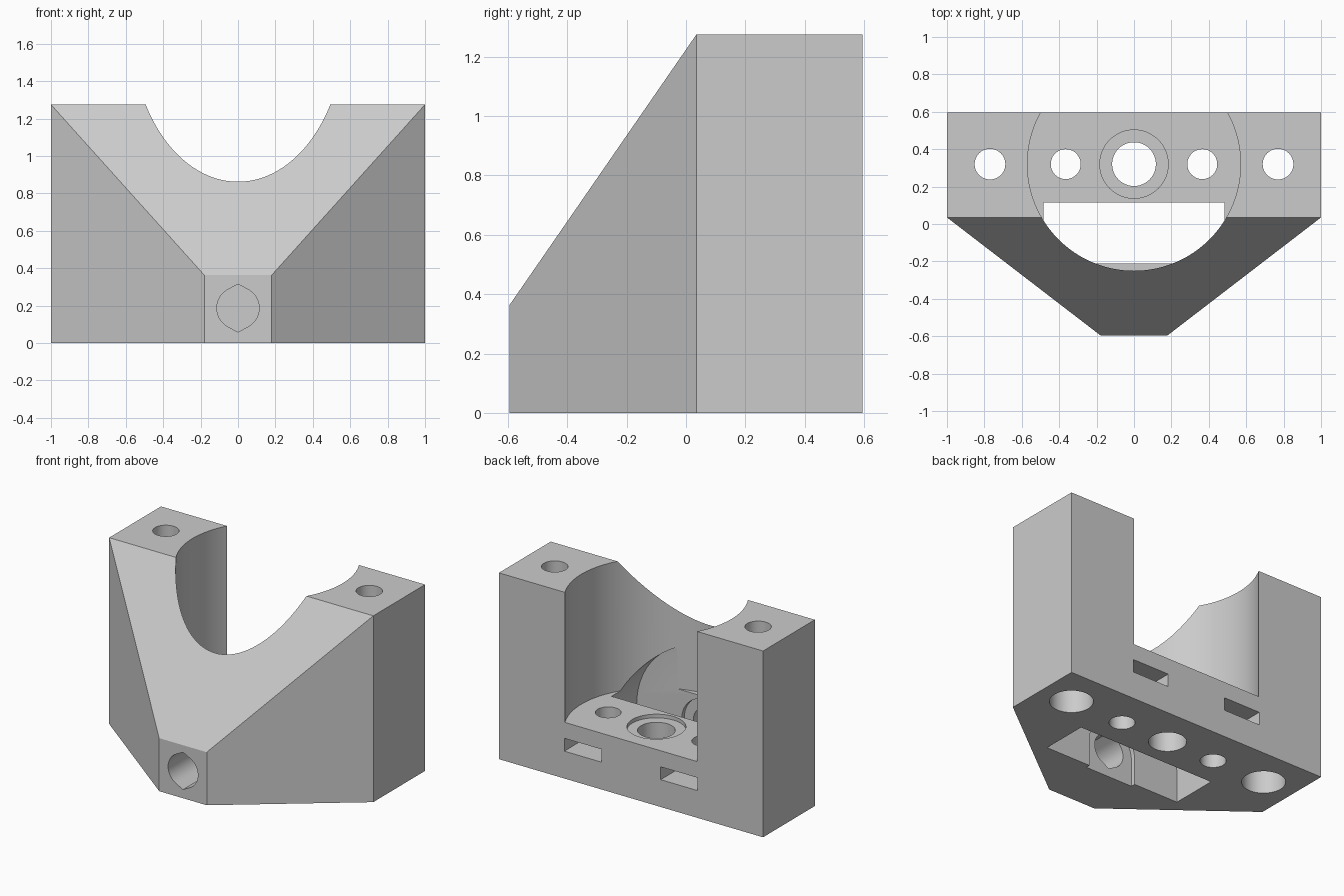
import bpy, bmesh, math
from mathutils import Vector

if "Cube" in bpy.data.objects:
    bpy.data.objects.remove(bpy.data.objects["Cube"])

grey = bpy.data.materials.new("plain grey")
grey.diffuse_color = (0.6, 0.6, 0.6, 1)
grey.use_nodes = True
grey.node_tree.nodes["Principled BSDF"].inputs["Base Color"].default_value = grey.diffuse_color


def finish(name, bm):
    bmesh.ops.recalc_face_normals(bm, faces=bm.faces[:])
    me = bpy.data.meshes.new(name)
    bm.to_mesh(me)
    bm.free()
    me.materials.append(grey)
    ob = bpy.data.objects.new(name, me)
    bpy.context.collection.objects.link(ob)
    return ob


def prism(name, profile, axis, start, end):
    """Extrude a 2D profile along z (x,y profile) or along y (x,z profile)."""
    bm = bmesh.new()
    place = (lambda a, b, t: (a, b, t)) if axis == "z" else (lambda a, b, t: (a, t, b))
    face = bm.faces.new([bm.verts.new(place(a, b, start)) for a, b in profile])
    new = bmesh.ops.extrude_face_region(bm, geom=[face])["geom"]
    offset = Vector(place(0, 0, end - start))
    bmesh.ops.translate(bm, vec=offset,
                        verts=[v for v in new if isinstance(v, bmesh.types.BMVert)])
    return finish(name, bm)


def arc(cx, cy, r, a0, a1, n):
    return [(cx + r * math.cos(math.radians(a0 + (a1 - a0) * i / n)),
             cy + r * math.sin(math.radians(a0 + (a1 - a0) * i / n))) for i in range(n + 1)]


def circle(cx, cy, r, n=48):
    return arc(cx, cy, r, 0, 360, n)[:-1]


def arch(r, z):
    """Round-topped opening that runs straight down through the base."""
    return arc(0, z, r, 0, 180, 64) + [(-r, -0.1), (r, -0.1)]


# Main body: wide back block tapering to a narrow nose with a sloped top
H, BACK, MID, NOSE = 1.275, 0.595, 0.035, -0.595
bm = bmesh.new()
for s in (-1, 1):
    for p in [(s, BACK, 0), (s, BACK, H), (s, MID, 0), (s, MID, H),
              (s * 0.18, NOSE, 0), (s * 0.18, NOSE, 0.363)]:
        bm.verts.new(p)
bmesh.ops.convex_hull(bm, input=bm.verts[:])
bmesh.ops.dissolve_limit(bm, angle_limit=0.02, verts=bm.verts[:], edges=bm.edges[:])
body = finish("bracket_body", bm)

HY = 0.32      # row of vertical holes
AZ = 0.187     # height of the front axle
cutters = [
    # Large vertical bore and its floor details
    prism("main_bore", circle(0, HY, 0.57, 128), "z", 0.385, 1.5),
    prism("center_recess", circle(0, HY, 0.183), "z", 0.36, 0.6),
    prism("center_hole", circle(0, HY, 0.117), "z", -0.2, 0.5),
    # Wheel pocket, shallow hub recess and pointed axle hole
    prism("wheel_pocket", arch(0.52, 0.195), "y", -0.21, 0.115),
    prism("hub_recess", arch(0.18, AZ), "y", -0.24, -0.1),
    prism("axle_hole", arc(0, AZ, 0.113, -62, 62, 20) + [(0, AZ + 0.128)]
          + arc(0, AZ, 0.113, 118, 242, 20) + [(0, AZ - 0.128)], "y", -0.8, -0.1),
]
for s, side in ((-1, "left"), (1, "right")):
    x = s * 0.365
    cutters += [
        prism(side + "_column_hole", circle(s * 0.77, HY, 0.082), "z", -0.2, 1.5),
        prism(side + "_column_counterbore", circle(s * 0.77, HY, 0.135), "z", -0.3, 0.64),
        prism(side + "_floor_hole", circle(x, HY, 0.08), "z", -0.2, 0.5),
        # Nut slot entering from the back with a six-sided seat
        prism(side + "_nut_slot", [(x - 0.14, 0.8), (x - 0.14, HY - 0.08), (x, HY - 0.16),
                                   (x + 0.14, HY - 0.08), (x + 0.14, 0.8)], "z", 0.187, 0.275),
    ]

# Cut everything out of the body
bpy.context.view_layer.objects.active = body
for c in cutters:
    mod = body.modifiers.new(c.name, "BOOLEAN")
    mod.operation = "DIFFERENCE"
    mod.solver = "EXACT"
    mod.object = c
    bpy.ops.object.modifier_apply(modifier=mod.name)
for c in cutters:
    bpy.data.objects.remove(c, do_unlink=True)

# Smooth the round walls, keep the edges crisp
body.select_set(True)
bpy.ops.object.shade_smooth_by_angle(angle=math.radians(25))
